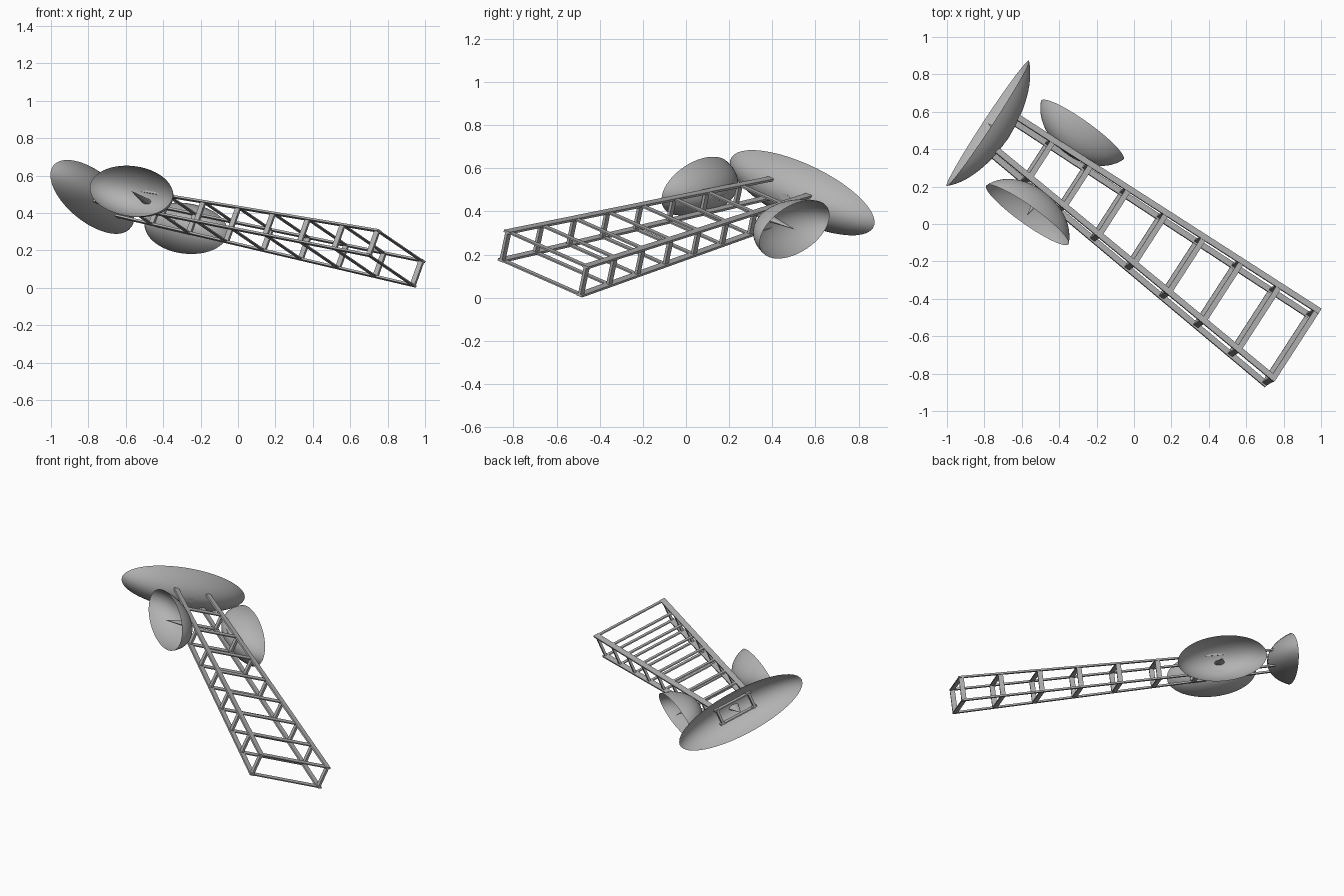
import bpy, bmesh
from math import sin, cos, radians, pi
from mathutils import Matrix, Vector

cube = bpy.data.objects.get("Cube")
if cube:
    bpy.data.objects.remove(cube, do_unlink=True)

grey = bpy.data.materials.new("metal grey")
grey.use_nodes = True
grey.diffuse_color = (0.45, 0.45, 0.45, 1)
grey.node_tree.nodes["Principled BSDF"].inputs["Base Color"].default_value = (0.45, 0.45, 0.45, 1)

# Tilted frame of the whole craft: x across, y along the mast, z through its height
along = Vector((-0.795, 0.585, 0.16)).normalized()
across = Vector((0.51, 0.787, -0.348))
across = (across - along * across.dot(along)).normalized()
height = across.cross(along)


def axes_matrix(x, y, z, origin):
    m = Matrix((x, y, z)).transposed().to_4x4()
    m.translation = origin
    return m


FRAME = axes_matrix(across, along, height, Vector((0.84, -0.655, 0.16)))


def finish(name, bm, matrix, smooth=False):
    bmesh.ops.recalc_face_normals(bm, faces=bm.faces)
    mesh = bpy.data.meshes.new(name)
    bm.to_mesh(mesh)
    bm.free()
    mesh.materials.append(grey)
    for p in mesh.polygons:
        p.use_smooth = smooth
    obj = bpy.data.objects.new(name, mesh)
    obj.matrix_world = matrix
    bpy.context.collection.objects.link(obj)


def add_bar(bm, p, q, up, wide, thick):
    """Box beam from p to q, thick along up and wide across it."""
    y = (q - p).normalized()
    x = y.cross(up).normalized()
    m = axes_matrix(x, y, x.cross(y), (p + q) / 2)
    size = Matrix.Diagonal((wide, (q - p).length, thick, 1))
    bmesh.ops.create_cube(bm, size=1, matrix=m @ size)


# Tapering lattice mast
BAYS, LENGTH = 8, 1.94
X, Y, Z = Vector((1, 0, 0)), Vector((0, 1, 0)), Vector((0, 0, 1))


def corner(i, sx, sz):
    t = i / BAYS
    return Vector((sx * (0.231 - 0.121 * t), LENGTH * t, sz * (0.071 - 0.023 * t)))


rails, struts = bmesh.new(), bmesh.new()
for a in (-1, 1):
    for b in (-1, 1):
        add_bar(rails, corner(-0.06, a, b), corner(BAYS + 0.04, a, b), Z, 0.033, 0.011)
    for i in range(BAYS + 1):
        add_bar(struts, corner(i, -1, a), corner(i, 1, a), Z, 0.03, 0.007)
        add_bar(struts, corner(i, a, -1), corner(i, a, 1), X, 0.03, 0.014)
finish("mast_rails", rails, FRAME)
finish("mast_struts", struts, FRAME)


def dish(name, matrix, rx, ry, depth, arc):
    """Elliptical bowl opening along +z with its rim at z = 0, and a feed spike."""
    bm = bmesh.new()
    a, steps = radians(arc), 14
    pts = [bm.verts.new((sin(a * k / steps) / sin(a), 0,
                         -1 + (1 - cos(a * k / steps)) / (1 - cos(a)))) for k in range(steps + 1)]
    edges = [bm.edges.new(e) for e in zip(pts, pts[1:])]
    bmesh.ops.spin(bm, geom=pts + edges, axis=(0, 0, 1), cent=(0, 0, 0),
                   angle=2 * pi, steps=48)
    bmesh.ops.remove_doubles(bm, verts=bm.verts, dist=0.0005)
    bmesh.ops.scale(bm, vec=(rx, ry, depth), verts=bm.verts)
    finish(name, bm, matrix, True)

    spike = bmesh.new()
    bmesh.ops.create_cone(spike, cap_ends=True, segments=16, radius1=0.032, radius2=0.001,
                          depth=depth, matrix=Matrix.Translation((0, 0, -depth / 2)))
    bmesh.ops.scale(spike, vec=(1, 0.5, 1), verts=spike.verts)
    finish(name + "_feed", spike, matrix)


# Large dish on the end of the mast
dish("main_dish", FRAME @ axes_matrix(X, -Z, Y, Vector((0, 2.04, 0))), 0.425, 0.142, 0.135, 63)

# Two smaller dishes facing outward on the mast sides
for side, word in ((1, "left"), (-1, "right")):
    m = axes_matrix(Y, side * Z, side * X, Vector((side * 0.289, 1.59, 0.003)))
    dish(word + "_side_dish", FRAME @ m, 0.273, 0.139, 0.157, 74)
